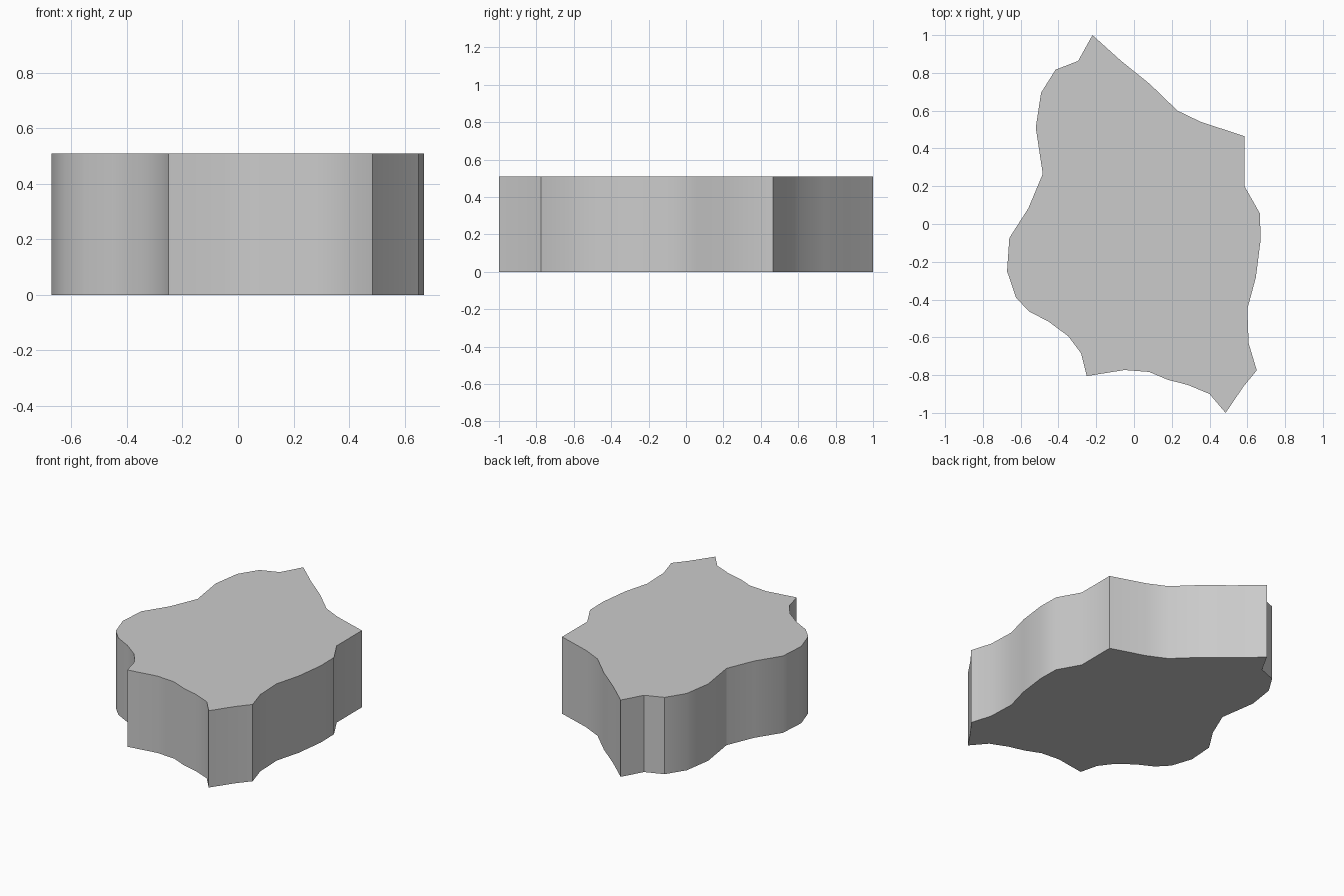
import bpy
import bmesh
import math

HEIGHT = 0.51

default_cube = bpy.data.objects.get("Cube")
if default_cube:
    bpy.data.objects.remove(default_cube, do_unlink=True)


def make_material(name, color):
    material = bpy.data.materials.new(name)
    material.use_nodes = True
    material.diffuse_color = color
    material.node_tree.nodes["Principled BSDF"].inputs["Base Color"].default_value = color
    return material


def extrude_outline(name, outline, height, material):
    """Build a solid slab by extruding a closed outline upward from the ground."""
    bm = bmesh.new()
    base = bm.faces.new([bm.verts.new((x, y, 0)) for x, y in outline])
    extruded = bmesh.ops.extrude_face_region(bm, geom=[base], use_keep_orig=True)
    top_verts = [item for item in extruded["geom"] if isinstance(item, bmesh.types.BMVert)]
    bmesh.ops.translate(bm, verts=top_verts, vec=(0, 0, height))
    bmesh.ops.recalc_face_normals(bm, faces=bm.faces)
    mesh = bpy.data.meshes.new(name)
    bm.to_mesh(mesh)
    bm.free()
    mesh.materials.append(material)
    slab = bpy.data.objects.new(name, mesh)
    bpy.context.collection.objects.link(slab)
    return slab


# Each stretch of the rock's rim, running clockwise from the back tip
back_left_edge = [(-.22, 1), (-.07, .865), (.085, .74), (.23, .6), (.355, .54)]
left_edge = [(.585, .465), (.585, .2), (.667, .055), (.67, -.087),
             (.645, -.283), (.6, -.45), (.607, -.632)]
front_left_point = [(.65, -.775), (.58, -.86), (.485, -1)]
front_edge = [(.4, -.9), (.285, -.852), (.18, -.825), (.08, -.783), (-.05, -.773)]
front_right_notch = [(-.25, -.805), (-.28, -.685), (-.347, -.595), (-.45, -.518)]
right_bulge = [(-.555, -.463), (-.625, -.39), (-.672, -.25), (-.66, -.074), (-.56, .082)]
back_right_edge = [(-.483, .265), (-.52, .51), (-.492, .695), (-.415, .817), (-.296, .863)]

outline = (back_left_edge + left_edge + front_left_point + front_edge
           + front_right_notch + right_bulge + back_right_edge)

# Flat-topped rock slab, softly shaded around its gentle bends
stone_grey = make_material("stone grey", (0.6, 0.6, 0.6, 1))
rock_slab = extrude_outline("rock_slab", outline, HEIGHT, stone_grey)

bpy.ops.object.select_all(action="DESELECT")
rock_slab.select_set(True)
bpy.context.view_layer.objects.active = rock_slab
bpy.ops.object.shade_smooth_by_angle(angle=math.radians(30))
